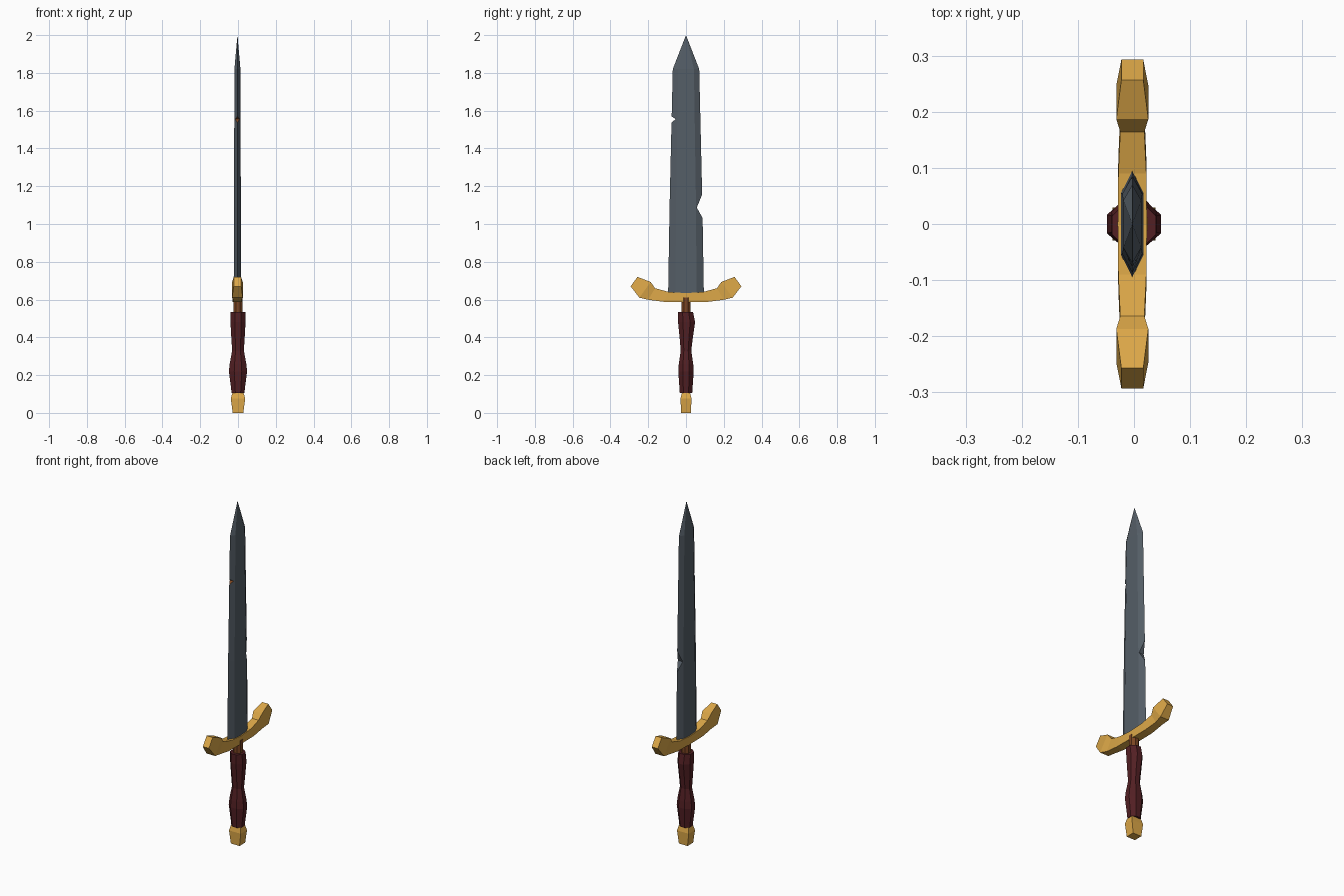
import bpy, bmesh, math

if "Cube" in bpy.data.objects:
    bpy.data.objects.remove(bpy.data.objects["Cube"])


def material(name, rgb):
    m = bpy.data.materials.new(name)
    m.diffuse_color = (*rgb, 1)
    m.use_nodes = True
    m.node_tree.nodes["Principled BSDF"].inputs["Base Color"].default_value = m.diffuse_color
    return m


steel = material("dark steel", (0.09, 0.112, 0.135))
gold = material("gold", (0.72, 0.39, 0.065))
leather = material("dark red leather", (0.085, 0.014, 0.017))
wood = material("brown wood", (0.2, 0.06, 0.016))


def loft(name, rings, mats, tip=None):
    """Skin a list of equal-length rings, capped with faces or a tip point."""
    bm = bmesh.new()
    vr = [[bm.verts.new(p) for p in r] for r in rings]
    n = len(vr[0])
    for a, b in zip(vr, vr[1:]):
        for i in range(n):
            j = (i + 1) % n
            bm.faces.new((a[i], a[j], b[j], b[i]))
    bm.faces.new(vr[0][::-1])
    if tip:
        t = bm.verts.new(tip)
        for i in range(n):
            bm.faces.new((vr[-1][i], vr[-1][(i + 1) % n], t))
    else:
        bm.faces.new(vr[-1])
    bmesh.ops.recalc_face_normals(bm, faces=bm.faces)
    me = bpy.data.meshes.new(name)
    bm.to_mesh(me)
    bm.free()
    ob = bpy.data.objects.new(name, me)
    bpy.context.collection.objects.link(ob)
    for m in mats:
        me.materials.append(m)
    return ob


def oval(z, rx, ry, n=8, cx=0.0, cy=0.0):
    """Polygon ring whose flat sides face the axes."""
    k = 1 / math.cos(math.pi / n)
    return [(cx + rx * k * math.cos((i + .5) * math.tau / n),
             cy + ry * k * math.sin((i + .5) * math.tau / n), z) for i in range(n)]


CX = -0.003   # blade and guard sit slightly off centre


# Blade: six-sided section tapering to a point
def blade_ring(z, edge, flat, x):
    return [(CX + x, -flat, z), (CX + x, flat, z), (CX, edge, z),
            (CX - x, flat, z), (CX - x, -flat, z), (CX, -edge, z)]


blade = loft("blade", [blade_ring(0.60, 0.095, 0.056, 0.02),
                       blade_ring(1.09, 0.087, 0.053, 0.018),
                       blade_ring(1.82, 0.07, 0.042, 0.016)],
             [steel, wood], tip=(CX, 0, 2.0))


# Battle nicks cut from the edges
def nick(name, pts, idx):
    cut = loft(name, [[(x, y, z) for y, z in pts] for x in (-0.1, 0.1)], [steel, wood])
    for p in cut.data.polygons:
        p.material_index = idx
    cut.hide_render = True
    cut.hide_viewport = True
    mod = blade.modifiers.new(name, 'BOOLEAN')
    mod.operation = 'DIFFERENCE'
    mod.solver = 'EXACT'
    mod.object = cut


nick("upper_nick_cutter", [(-0.055, 1.555), (-0.12, 1.60), (-0.12, 1.50)], 1)
nick("lower_nick_cutter", [(0.057, 1.087), (0.12, 1.24), (0.12, 0.975)], 0)

# Crossguard: curved bar with flared ends, (top y, top z, bottom y, bottom z, half width)
half = [(0.09, 0.64, 0.116, 0.588, 0.025), (0.164, 0.66, 0.2, 0.599, 0.0215),
        (0.187, 0.693, 0.247, 0.61, 0.0285), (0.257, 0.72, 0.293, 0.67, 0.0195)]
stations = [(-a, b, -c, d, w) for a, b, c, d, w in reversed(half)]
stations += [(0, 0.634, 0, 0.587, 0.026)] + half
loft("crossguard", [[(CX - w, a, b), (CX + w, a, b), (CX + w, c, d), (CX - w, c, d)]
                    for a, b, c, d, w in stations], [gold])

# Wooden core showing above and below the wrapping
loft("grip_core", [oval(0.09, 0.022, 0.021), oval(0.61, 0.025, 0.025)], [wood])

# Leather grip with two swells
grip = [(0.105, 0.034, 0.033, 0), (0.125, 0.036, 0.034, 0), (0.22, 0.048, 0.041, 0),
        (0.26, 0.044, 0.038, 0), (0.33, 0.031, 0.028, 0), (0.39, 0.035, 0.034, 0.001),
        (0.48, 0.04, 0.045, 0.003), (0.535, 0.039, 0.039, -0.002)]
loft("grip", [oval(z, x, y, 8, 0, c) for z, x, y, c in grip], [leather])

# Square pommel
pommel = [(0, 0.028, 0.026), (0.075, 0.038, 0.029), (0.105, 0.03, 0.022)]
loft("pommel", [oval(z, x, y, 4) for z, x, y in pommel], [gold])
